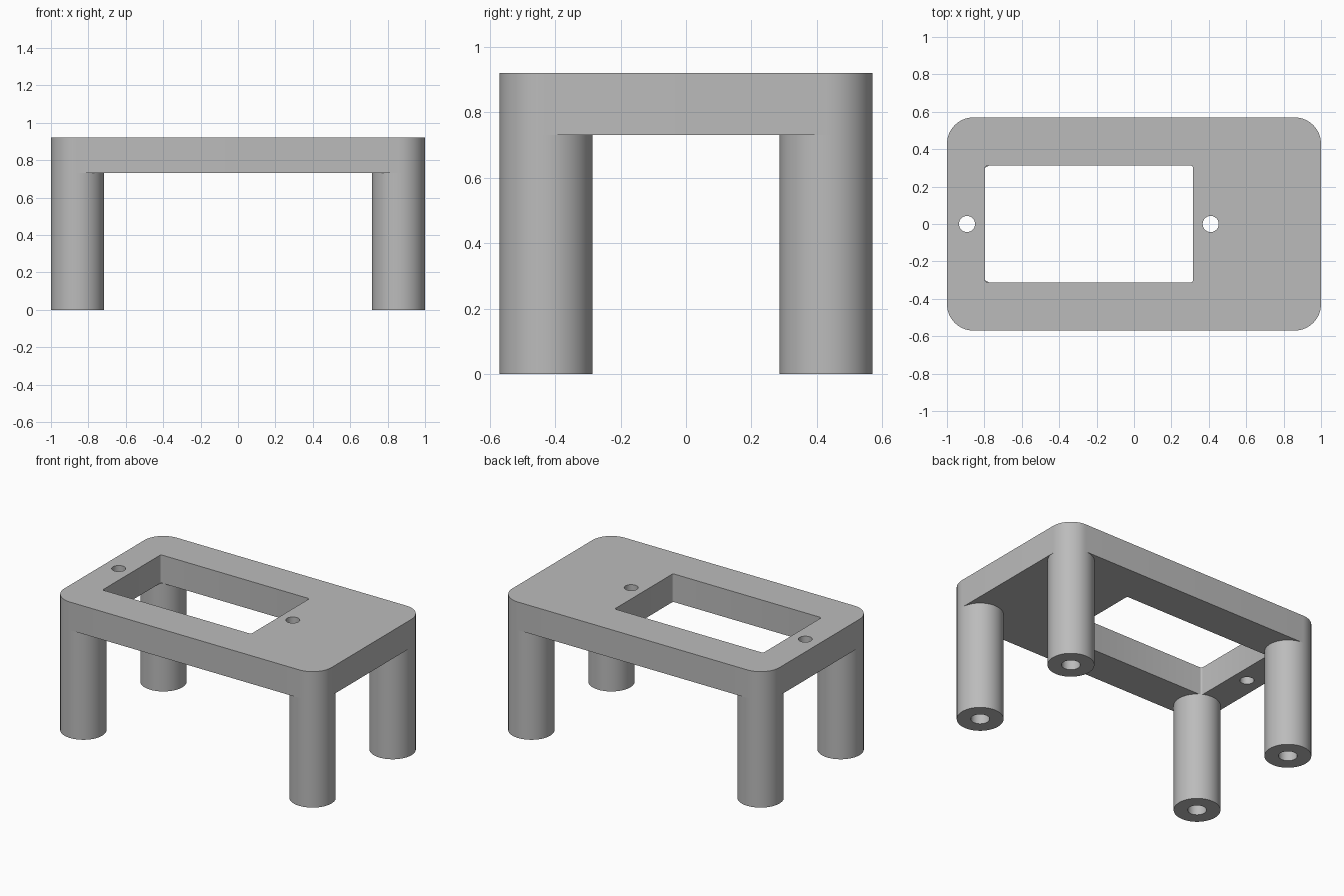
import bpy, bmesh
from math import sin, cos, pi, radians

cube = bpy.data.objects.get("Cube")
if cube:
    bpy.data.objects.remove(cube)

HALF_X, HALF_Y = 1.0, 0.57
DECK_Z, TOP_Z = 0.73, 0.92
LEG_R, BORE_R, BORE_DEPTH = 0.142, 0.057, 0.46
SEGMENTS = 64

grey = bpy.data.materials.new("plain_grey")
grey.use_nodes = True
grey.diffuse_color = (0.5, 0.5, 0.5, 1)
grey.node_tree.nodes["Principled BSDF"].inputs["Base Color"].default_value = (0.5, 0.5, 0.5, 1)


def finish(name, bm):
    """Turn a bmesh into a shaded object."""
    bmesh.ops.recalc_face_normals(bm, faces=bm.faces)
    mesh = bpy.data.meshes.new(name)
    bm.to_mesh(mesh)
    bm.free()
    mesh.materials.append(grey)
    obj = bpy.data.objects.new(name, mesh)
    bpy.context.collection.objects.link(obj)
    bpy.ops.object.select_all(action="DESELECT")
    obj.select_set(True)
    bpy.context.view_layer.objects.active = obj
    bpy.ops.object.shade_smooth_by_angle(angle=radians(30))
    return obj


def rounded_rect(x0, x1, y0, y1, r, steps):
    """Outline of a rectangle with round corners, counter-clockwise."""
    corners = [(x1 - r, y1 - r), (x0 + r, y1 - r), (x0 + r, y0 + r), (x1 - r, y0 + r)]
    return [(cx + r * cos((q + i / steps) * pi / 2), cy + r * sin((q + i / steps) * pi / 2))
            for q, (cx, cy) in enumerate(corners) for i in range(steps + 1)]


def circle(cx, cy, r, count=48):
    return [(cx + r * cos(2 * pi * i / count), cy + r * sin(2 * pi * i / count))
            for i in range(count)]


# Deck: rounded plate with a rectangular opening and two screw holes
bm = bmesh.new()
edges = []
for loop in (rounded_rect(-HALF_X, HALF_X, -HALF_Y, HALF_Y, LEG_R, SEGMENTS // 4),
             rounded_rect(-0.796, 0.316, -0.312, 0.312, 0.012, 4),
             circle(-0.893, 0, 0.043), circle(0.41, 0, 0.043)):
    verts = [bm.verts.new((x, y, DECK_Z)) for x, y in loop]
    edges += [bm.edges.new((v, verts[i - 1])) for i, v in enumerate(verts)]
bmesh.ops.triangle_fill(bm, edges=edges, use_beauty=True, normal=(0, 0, 1))
bottom = bm.faces[:]
extruded = bmesh.ops.extrude_face_region(bm, geom=bottom, use_keep_orig=True)["geom"]
bmesh.ops.translate(bm, vec=(0, 0, TOP_Z - DECK_Z),
                    verts=[g for g in extruded if isinstance(g, bmesh.types.BMVert)])
finish("deck", bm)


# Legs: round posts with a blind bore in the foot, turned from a profile
def make_leg(name, x, y):
    bm = bmesh.new()
    profile = [(0, BORE_DEPTH), (BORE_R, BORE_DEPTH), (BORE_R, 0), (LEG_R, 0),
               (LEG_R, DECK_Z), (0, DECK_Z)]
    verts = [bm.verts.new((r, 0, z)) for r, z in profile]
    lines = [bm.edges.new(pair) for pair in zip(verts, verts[1:])]
    bmesh.ops.spin(bm, geom=verts + lines, cent=(0, 0, 0), axis=(0, 0, 1),
                   angle=2 * pi, steps=SEGMENTS, use_duplicate=False)
    bmesh.ops.remove_doubles(bm, verts=bm.verts, dist=0.0001)
    # The deck already closes the top, so drop the hidden cap
    caps = [f for f in bm.faces if f.calc_center_median().z > DECK_Z - 0.001]
    bmesh.ops.delete(bm, geom=caps, context="FACES")
    finish(name, bm).location = (x, y, 0)


for side, sx in (("left", 1), ("right", -1)):
    for end, sy in (("front", -1), ("back", 1)):
        make_leg(f"{end}_{side}_leg", sx * (HALF_X - LEG_R), sy * (HALF_Y - LEG_R))
